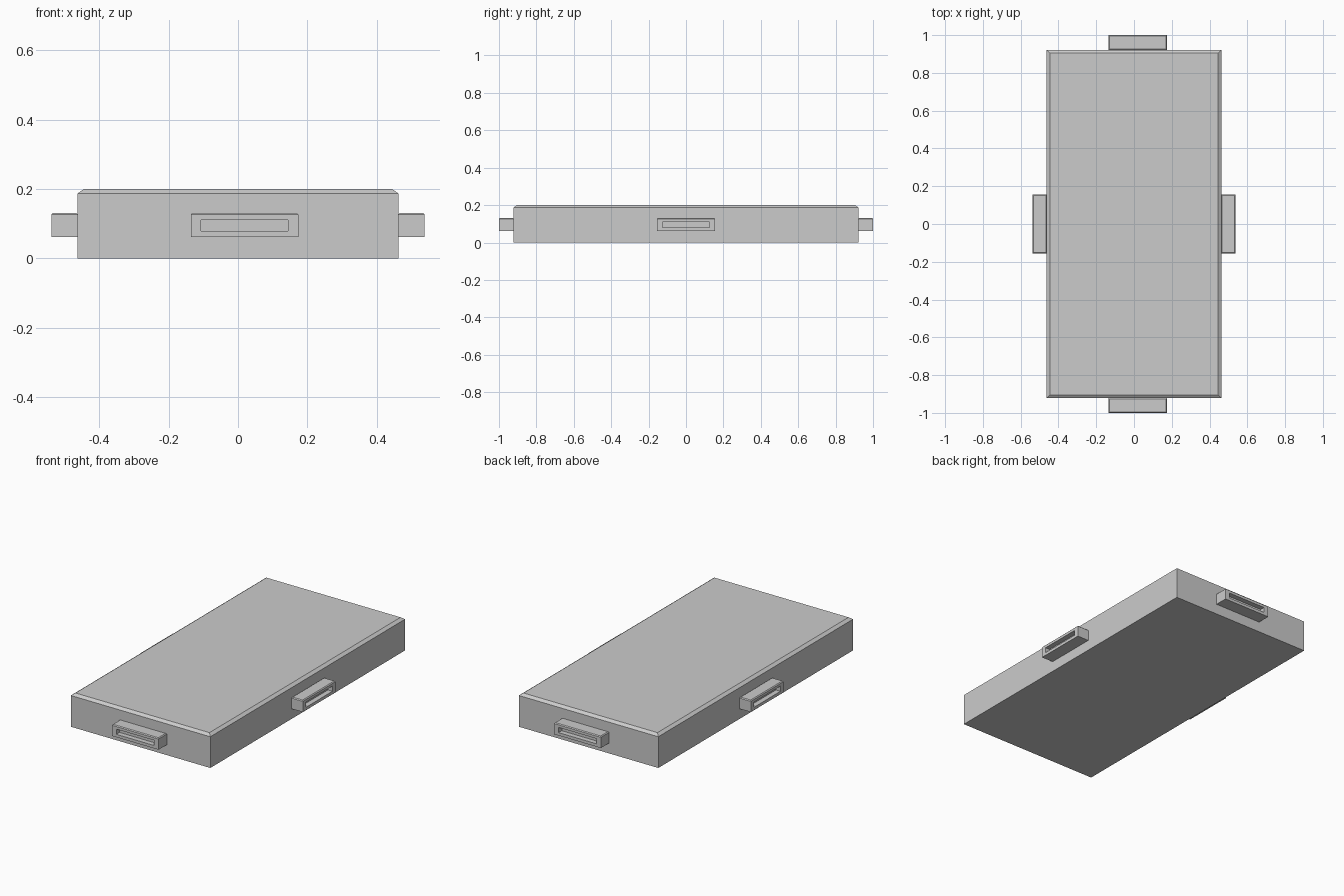
import bpy, bmesh
from mathutils import Matrix, Vector
from math import radians

if "Cube" in bpy.data.objects:
    bpy.data.objects.remove(bpy.data.objects["Cube"])


def make_object(name, bm):
    bmesh.ops.recalc_face_normals(bm, faces=bm.faces)
    mesh = bpy.data.meshes.new(name)
    bm.to_mesh(mesh)
    bm.free()
    obj = bpy.data.objects.new(name, mesh)
    bpy.context.collection.objects.link(obj)
    return obj


def box(size, centre):
    bm = bmesh.new()
    bmesh.ops.create_cube(bm, size=1, matrix=Matrix.Translation(centre) @ Matrix.Diagonal((*size, 1)))
    return bm


def extrude_face(bm, face):
    new = bmesh.ops.extrude_discrete_faces(bm, faces=[face])["faces"][0]
    return new


# Main slab, with a chamfered upper rim
HX, HY, RIM, TOP = 0.462, 0.922, 0.187, 0.2
bm = box((2 * HX, 2 * HY, RIM), (0, 0, RIM / 2))
bm.faces.ensure_lookup_table()
lid = extrude_face(bm, max(bm.faces, key=lambda f: f.calc_center_median().z))
for v in lid.verts:
    v.co = Vector((v.co.x * (HX - 0.018) / HX, v.co.y * (HY - 0.018) / HY, TOP))
make_object("slab_body", bm)


# Slotted socket facing -y, then turned to its side of the slab
def socket(name, outer, inner, offset, angle):
    width, height, zc, slot_w, slot_h, slot_depth = 0.31, 0.069, 0.0965, 0.25, 0.031, 0.03
    bm = box((width, outer - inner, height), (0, -(outer + inner) / 2, zc))
    # Recessed slot in the outer face
    face = extrude_face(bm, min(bm.faces, key=lambda f: f.calc_center_median().y))
    for v in face.verts:
        v.co.x *= slot_w / width
        v.co.z = zc - 0.0015 + (v.co.z - zc) * slot_h / height
    face = extrude_face(bm, face)
    for v in face.verts:
        v.co.y += slot_depth
    # Small chamfers on the two upper end edges
    edges = [e for e in bm.edges
             if all(v.co.z > zc + height / 2 - 0.001 and abs(v.co.x) > width / 2 - 0.001 for v in e.verts)]
    bmesh.ops.bevel(bm, geom=edges, offset=0.005, segments=1, affect='EDGES')
    bm.transform(Matrix.Translation((offset, 0, 0)) @ Matrix.Rotation(radians(angle), 4, 'Z'))
    make_object(name, bm)


socket("front_socket", 1.0, HY, 0.019, 0)
socket("back_socket", 1.0, HY, 0.019, 180)
socket("right_socket", 0.538, HX, 0, 90)
socket("left_socket", 0.538, HX, 0, -90)
